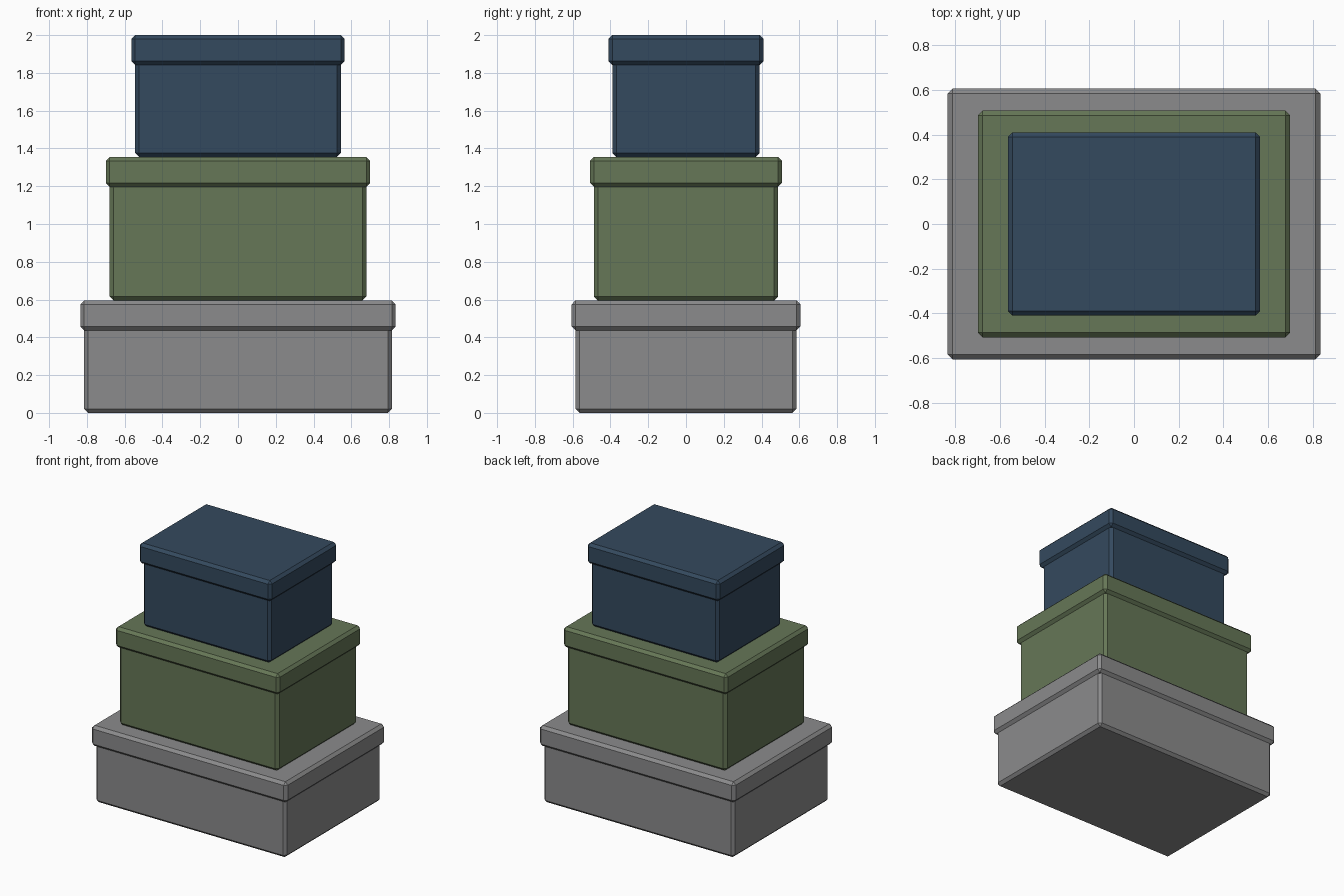
import bpy
import bmesh

cube = bpy.data.objects.get("Cube")
if cube:
    bpy.data.objects.remove(cube, do_unlink=True)

CHAMFER = 0.021
LID_OVERHANG = 0.021
LID_HEIGHT = 0.158


def make_material(name, rgb):
    mat = bpy.data.materials.new(name)
    mat.use_nodes = True
    colour = (*rgb, 1.0)
    mat.diffuse_color = colour
    mat.node_tree.nodes["Principled BSDF"].inputs["Base Color"].default_value = colour
    return mat


def chamfered_box(name, half_x, half_y, bottom, top, mat):
    """Box with a single flat chamfer on every edge."""
    bm = bmesh.new()
    bmesh.ops.create_cube(bm, size=2.0)
    half_z = (top - bottom) / 2
    bmesh.ops.scale(bm, vec=(half_x, half_y, half_z), verts=bm.verts)
    bmesh.ops.bevel(bm, geom=bm.edges[:], offset=CHAMFER, segments=1,
                    affect='EDGES', profile=0.5)
    mesh = bpy.data.meshes.new(name)
    bm.to_mesh(mesh)
    bm.free()
    mesh.materials.append(mat)
    obj = bpy.data.objects.new(name, mesh)
    obj.location.z = (bottom + top) / 2
    bpy.context.collection.objects.link(obj)
    return obj


def lidded_box(name, half_x, half_y, bottom, top, mat):
    """Body tucked into a slightly wider lid."""
    lid_bottom = top - LID_HEIGHT
    chamfered_box(name + "_body", half_x - LID_OVERHANG, half_y - LID_OVERHANG,
                  bottom, lid_bottom + 2 * CHAMFER, mat)
    chamfered_box(name + "_lid", half_x, half_y, lid_bottom, top, mat)


# Stack of three boxes, largest at the bottom
lidded_box("large_box", 0.835, 0.606, 0.0, 0.595,
           make_material("grey card", (0.258, 0.258, 0.262)))
lidded_box("medium_box", 0.70, 0.508, 0.595, 1.355,
           make_material("olive green card", (0.133, 0.184, 0.095)))
lidded_box("small_box", 0.565, 0.411, 1.355, 2.0,
           make_material("navy blue card", (0.034, 0.067, 0.112)))
